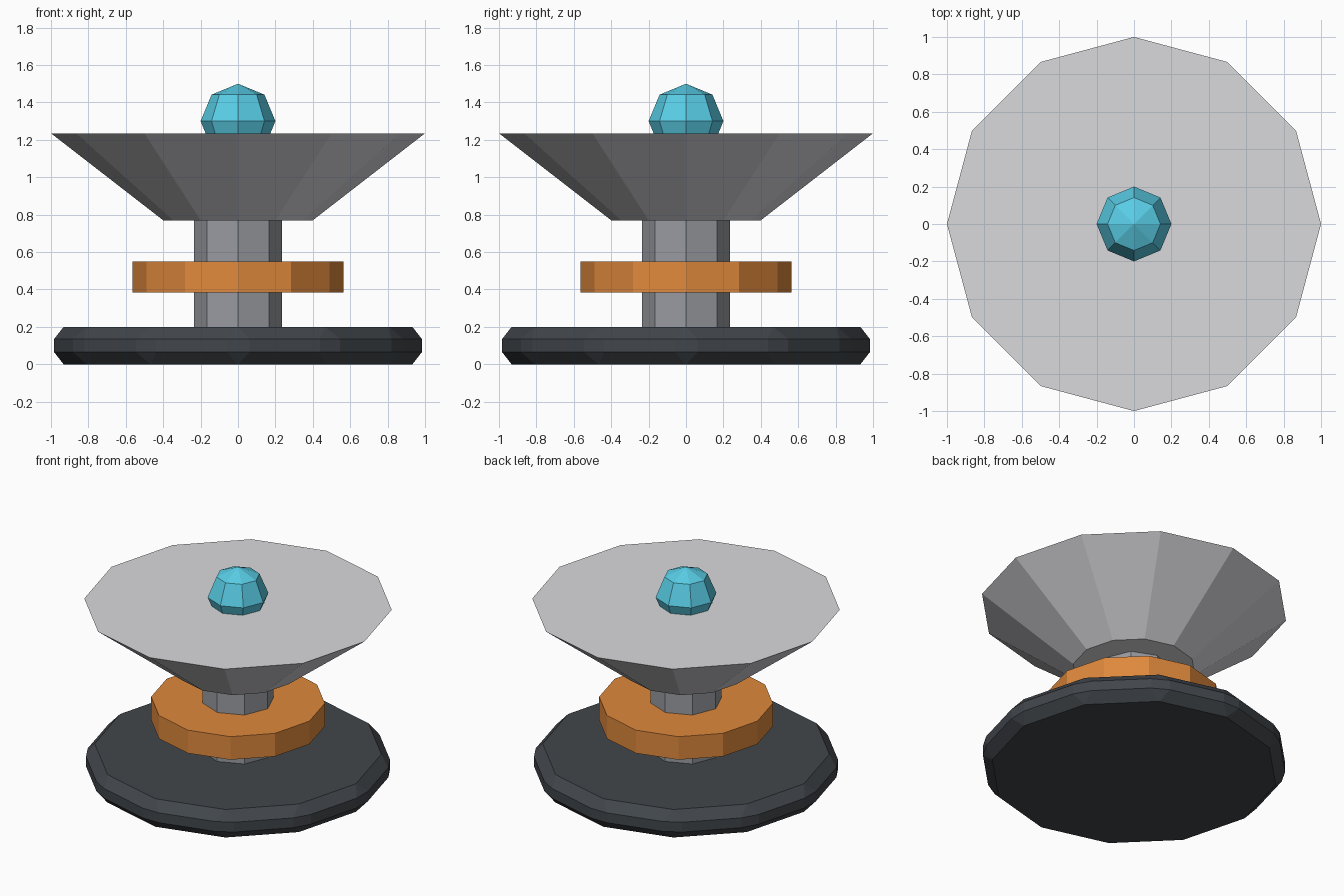
import bpy

cube = bpy.data.objects.get("Cube")
if cube:
    bpy.data.objects.remove(cube, do_unlink=True)


def material(name, r, g, b):
    mat = bpy.data.materials.new(name)
    mat.use_nodes = True
    mat.diffuse_color = (r, g, b, 1)
    mat.node_tree.nodes["Principled BSDF"].inputs["Base Color"].default_value = (r, g, b, 1)
    return mat


def finish(name, mat):
    obj = bpy.context.object
    obj.name = name
    obj.data.name = name
    obj.data.materials.append(mat)
    bpy.ops.object.shade_flat()
    return obj


def frustum(name, mat, sides, z0, z1, r0, r1):
    """Closed faceted drum between two heights, with a radius at each end."""
    bpy.ops.mesh.primitive_cone_add(vertices=sides, radius1=r0, radius2=r1,
                                    depth=z1 - z0, location=(0, 0, (z0 + z1) / 2))
    return finish(name, mat)


charcoal = material("charcoal", 0.053, 0.061, 0.07)
steel = material("steel_grey", 0.32, 0.33, 0.36)
orange = material("orange", 0.74, 0.25, 0.045)
pale = material("pale_grey", 0.70, 0.70, 0.73)
teal = material("bright_teal", 0.10, 0.61, 0.79)

# Chamfered base slab
base = frustum("base", charcoal, 12, 0, 0.2, 1, 1)
bevel = base.modifiers.new("chamfer", "BEVEL")
bevel.width = 0.065
bevel.segments = 1
bevel.limit_method = "NONE"

# Column with collar
frustum("column", steel, 8, 0.18, 0.8, 0.235, 0.235)
frustum("collar", orange, 12, 0.385, 0.55, 0.565, 0.565)

# Flared top dish
frustum("dish", pale, 12, 0.77, 1.235, 0.4, 1)

# Faceted orb sunk into the dish
bpy.ops.mesh.primitive_uv_sphere_add(segments=8, ring_count=4, radius=0.2,
                                     location=(0, 0, 1.3))
finish("orb", teal)
